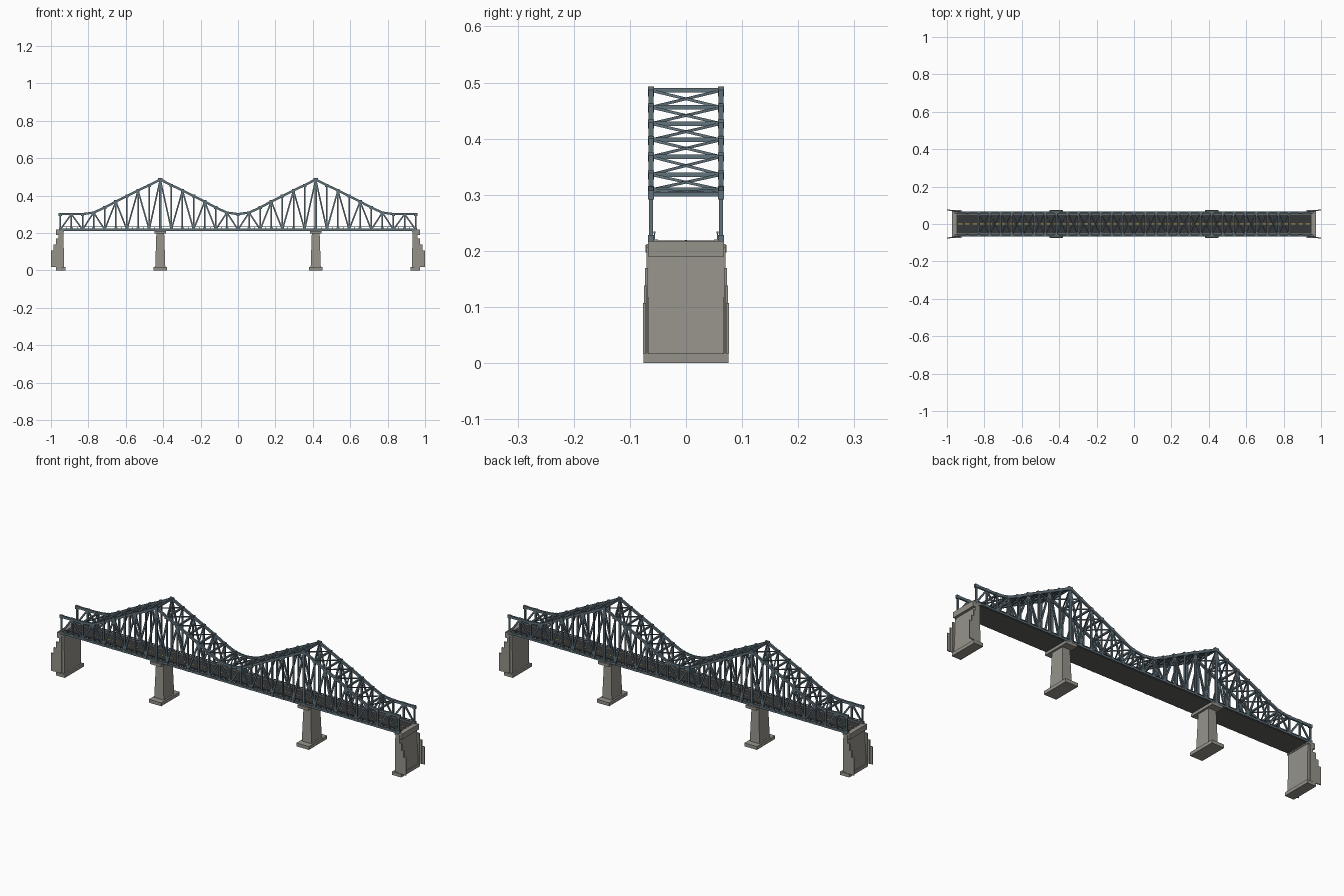
import bpy, bmesh
from mathutils import Vector, Matrix

if "Cube" in bpy.data.objects:
    bpy.data.objects.remove(bpy.data.objects["Cube"])

P = 0.95 / 16            # truss panel length
TY = 0.0625              # truss plane offset
LOW = 0.218              # lower chord height
RISE = [0.486, 0.456, 0.427, 0.398, 0.368, 0.336, 0.309]  # top chord height by distance from pier


def material(name, rgb):
    m = bpy.data.materials.new(name)
    m.diffuse_color = (*rgb, 1)
    m.use_nodes = True
    m.node_tree.nodes["Principled BSDF"].inputs["Base Color"].default_value = m.diffuse_color
    return m


STEEL = material("steel", (0.12, 0.17, 0.20))
CONCRETE = material("concrete", (0.30, 0.29, 0.255))
ASPHALT = material("asphalt", (0.035, 0.038, 0.042))
SLAB = material("slab", (0.12, 0.115, 0.11))
YELLOW = material("yellow", (0.6, 0.4, 0.06))


def finish(name, bm, mat):
    bmesh.ops.recalc_face_normals(bm, faces=bm.faces)
    me = bpy.data.meshes.new(name)
    bm.to_mesh(me)
    bm.free()
    me.materials.append(mat)
    ob = bpy.data.objects.new(name, me)
    bpy.context.collection.objects.link(ob)
    return ob


def box(bm, x0, x1, y0, y1, z0, z1):
    m = Matrix.Translation(((x0 + x1) / 2, (y0 + y1) / 2, (z0 + z1) / 2))
    bmesh.ops.create_cube(bm, size=1, matrix=m @ Matrix.Diagonal((x1 - x0, y1 - y0, z1 - z0, 1)))


def beam(bm, a, b, side, up):
    """Rectangular bar from a to b."""
    a, b = Vector(a), Vector(b)
    d = (b - a).normalized()
    ref = Vector((0, 1, 0)) if abs(d.y) < 0.5 else Vector((1, 0, 0))
    n = d.cross(ref).normalized()
    s = n.cross(d)
    rot = Matrix((d, s, n)).transposed().to_4x4()
    bmesh.ops.create_cube(bm, size=1, matrix=Matrix.Translation((a + b) / 2) @ rot
                          @ Matrix.Diagonal(((b - a).length, side, up, 1)))


def taper(bm, bottom, top):
    """Solid between two rectangles given as (x0, x1, y_half, z)."""
    rings = []
    for x0, x1, h, z in (bottom, top):
        rings.append([bm.verts.new(c) for c in ((x0, -h, z), (x1, -h, z), (x1, h, z), (x0, h, z))])
    lo, hi = rings
    bm.faces.new(lo[::-1])
    bm.faces.new(hi)
    for i in range(4):
        j = (i + 1) % 4
        bm.faces.new((lo[i], lo[j], hi[j], hi[i]))


def top(k, y=0):
    d = abs(abs(k) - 7)
    return Vector((k * P, y, RISE[d] if d < 7 else 0.301))


def low(k, y=0):
    return Vector((k * P, y, LOW))


# side trusses
chords, posts, diagonals, gussets = (bmesh.new() for _ in range(4))
for y in (-TY, TY):
    beam(chords, low(-16, y), low(16, y), 0.009, 0.010)
    for k in range(-16, 17):
        w = 0.013 if abs(k) == 7 else 0.008
        beam(posts, low(k, y), top(k, y), 0.007, w)
        t, l = top(k, y), low(k, y)
        g = 0.011 if abs(k) == 7 else 0.009
        box(gussets, t.x - g, t.x + g, y - 0.0055, y + 0.0055, t.z - g, t.z + 0.007)
        box(gussets, l.x - 0.008, l.x + 0.008, y - 0.0055, y + 0.0055, LOW - 0.005, LOW + 0.010)
        if k < 16:
            beam(chords, top(k, y), top(k + 1, y), 0.009, 0.012)
            if k % 2 == 0:
                beam(diagonals, low(k, y), top(k + 1, y), 0.006, 0.008)
            else:
                beam(diagonals, top(k, y), low(k + 1, y), 0.006, 0.008)
finish("truss_chords", chords, STEEL)
finish("truss_posts", posts, STEEL)
finish("truss_diagonals", diagonals, STEEL)
finish("gusset_plates", gussets, STEEL)

# overhead struts and cross bracing
struts, bracing = bmesh.new(), bmesh.new()
for k in range(-14, 15):
    beam(struts, top(k, -TY), top(k, TY), 0.008, 0.008)
    if k < 14:
        for s in (-1, 1):
            beam(bracing, top(k, -TY * s), top(k + 1, TY * s), 0.005, 0.005)
finish("overhead_struts", struts, STEEL)
finish("overhead_bracing", bracing, STEEL)

# railings
rails = bmesh.new()
for y in (-0.056, 0.056):
    beam(rails, (-0.95, y, 0.233), (0.95, y, 0.233), 0.003, 0.003)
    for k in range(-32, 33):
        x = k * P / 2 * 0.998
        box(rails, x - 0.001, x + 0.001, y - 0.001, y + 0.001, 0.215, 0.233)
finish("railings", rails, STEEL)

# deck, road and centre line
deck, road, kerbs, dashes = (bmesh.new() for _ in range(4))
box(deck, -0.95, 0.95, -0.062, 0.062, 0.211, 0.217)
box(road, -0.95, 0.95, -0.050, 0.050, 0.2165, 0.2185)
for s in (-1, 1):
    box(kerbs, -0.95, 0.95, s * 0.054 - 0.004, s * 0.054 + 0.004, 0.2165, 0.220)
for i in range(48):
    x = -0.93 + i * 1.86 / 47
    box(dashes, x - 0.012, x + 0.012, -0.0015, 0.0015, 0.218, 0.2192)
finish("deck_slab", deck, SLAB)
finish("road_surface", road, ASPHALT)
finish("kerbs", kerbs, CONCRETE)
finish("centre_line", dashes, YELLOW)

# river piers
piers = bmesh.new()
for s in (-1, 1):
    c = s * 7 * P
    box(piers, c - 0.035, c + 0.035, -0.074, 0.074, 0, 0.017)
    taper(piers, (c - 0.027, c + 0.027, 0.042, 0.017), (c - 0.021, c + 0.021, 0.036, 0.198))
    box(piers, c - 0.031, c + 0.031, -0.072, 0.072, 0.197, 0.211)
finish("piers", piers, CONCRETE)

# abutments with stepped flared wing walls
abut, wings = bmesh.new(), bmesh.new()
for s in (-1, 1):
    def span(a, b):
        return sorted((s * a, s * b))
    box(abut, *span(0.922, 0.973), -0.076, 0.076, 0, 0.017)
    taper(abut, (*span(0.930, 0.968), 0.067, 0.017), (*span(0.933, 0.958), 0.067, 0.207))
    box(abut, *span(0.930, 0.955), -0.070, 0.070, 0.205, 0.212)
    box(abut, *span(0.950, 0.972), -0.068, 0.068, 0.190, 0.218)
    for x0, x1, y, z in ((0.945, 0.960, 0.068, 0.207), (0.958, 0.973, 0.0705, 0.170),
                         (0.971, 0.986, 0.0725, 0.138), (0.984, 1.0, 0.074, 0.107)):
        for f in (-1, 1):
            box(wings, *span(x0, x1), f * y - 0.0025, f * y + 0.0025, 0.017, z)
finish("abutments", abut, CONCRETE)
finish("wing_walls", wings, CONCRETE)
